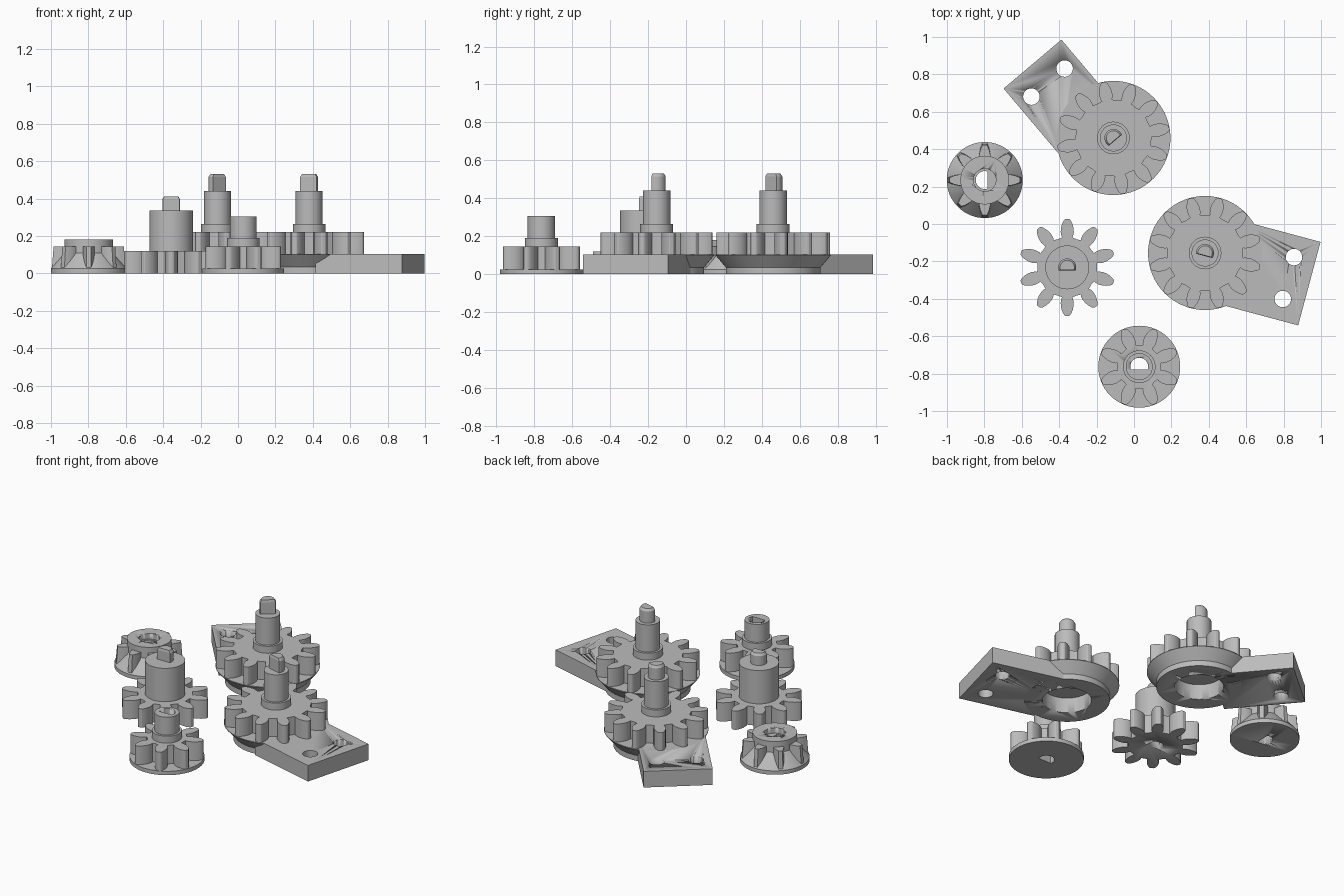
import bpy, bmesh
from math import sin, cos, pi, radians, asin
from mathutils import Matrix

if "Cube" in bpy.data.objects:
    bpy.data.objects.remove(bpy.data.objects["Cube"])

grey = bpy.data.materials.new("plain grey")
grey.diffuse_color = (0.5, 0.5, 0.5, 1)
grey.use_nodes = True
grey.node_tree.nodes["Principled BSDF"].inputs["Base Color"].default_value = grey.diffuse_color


def finish(bm, name, loc, rot=0):
    bmesh.ops.recalc_face_normals(bm, faces=bm.faces)
    bm.transform(Matrix.Translation((loc[0], loc[1], 0)) @ Matrix.Rotation(radians(rot), 4, 'Z'))
    me = bpy.data.meshes.new(name)
    bm.to_mesh(me)
    bm.free()
    me.materials.append(grey)
    ob = bpy.data.objects.new(name, me)
    bpy.context.collection.objects.link(ob)
    bpy.ops.object.select_all(action='DESELECT')
    bpy.context.view_layer.objects.active = ob
    ob.select_set(True)
    bpy.ops.object.shade_smooth_by_angle(angle=radians(25))
    return ob


def prism(name, pts, z0, z1, loc, rot=0, top=1.0):
    """Extrude a flat outline from z0 to z1, optionally tapering the top."""
    bm = bmesh.new()
    lo = [bm.verts.new((x, y, z0)) for x, y in pts]
    hi = [bm.verts.new((x * top, y * top, z1)) for x, y in pts]
    bm.faces.new(lo)
    bm.faces.new(hi)
    for i in range(len(pts)):
        j = (i + 1) % len(pts)
        bm.faces.new((lo[i], lo[j], hi[j], hi[i]))
    return finish(bm, name, loc, rot)


def lathe(name, prof, loc, n=64):
    """Turn an (r, z) profile into a closed solid."""
    bm = bmesh.new()
    rings = [[bm.verts.new((r * cos(2 * pi * i / n), r * sin(2 * pi * i / n), z))
              for i in range(n)] for r, z in prof]
    for a, b in zip(rings, rings[1:]):
        for i in range(n):
            j = (i + 1) % n
            bm.faces.new((a[i], a[j], b[j], b[i]))
    bm.faces.new(rings[0])
    bm.faces.new(rings[-1])
    return finish(bm, name, loc)


def cylinder(name, r, z0, z1, loc):
    return lathe(name, [(r, z0), (r, z1)], loc)


def gear_outline(n, tip, root, widths):
    """widths: (fraction of tooth height, half width) from root to tip."""
    pts = []
    for k in range(n):
        c = 2 * pi * k / n
        side = [(root + f * (tip - root), w) for f, w in widths]
        pol = [(r, -asin(w / r)) for r, w in side] + [(r, asin(w / r)) for r, w in reversed(side)]
        pol.append((root - 0.004, pi / n))
        pts += [(r * cos(c + a), r * sin(c + a)) for r, a in pol]
    return pts


SPUR = [(0, .027), (.08, .031), (.3, .035), (.5, .034), (.7, .029), (.88, .021), (.97, .014), (1, .008)]


def spur(name, n, z0, z1, loc, rot):
    m = 0.0433
    return prism(name, gear_outline(n, m * (n + 2) / 2, m * (n - 2.5) / 2, SPUR), z0, z1, loc, rot)


def d_outline(r=0.048, flat=-0.016, n=24):
    a = asin(flat / r)
    return [(r * cos(a + (pi - 2 * a) * i / n), r * sin(a + (pi - 2 * a) * i / n)) for i in range(n + 1)]


def d_key(name, z0, z1, loc, rot):
    """D-shaped shaft end with a chamfered top."""
    prism(name, d_outline(), z0, z1 - 0.015, loc, rot)
    prism(name + "_chamfer", d_outline(), z1 - 0.015, z1, loc, rot, 0.8)


def cut(obs, cutter):
    for ob in obs:
        mod = ob.modifiers.new("hole", 'BOOLEAN')
        mod.operation = 'DIFFERENCE'
        mod.solver = 'EXACT'
        mod.object = cutter
    cutter.hide_render = True
    cutter.hide_set(True)


# Two gears on bearing plates: centre, plate direction, plate sides, hole positions, gear turn
mounts = [("rear", (-.11, .46), 130.2, -.127, .278, .452, (-.04, .192), 40),
          ("side", (.38, -.155), -15, -.245, .217, .465, (.102, -.13), -15)]
for tag, c, ang, w0, w1, hu, holes, turn in mounts:
    bearing = lathe(tag + "_bearing", [(.25, 0), (.25, .035), (.305, .1), (.305, .104)], c)
    plate = prism(tag + "_plate", [(.1, w0), (.581, w0), (.581, w1), (.1, w1)], 0, .104, c, ang)
    cut([bearing, plate], cylinder(tag + "_bore_cutter", .143, -.05, .098, c))
    for i, w in enumerate(holes):
        a = radians(ang)
        p = (c[0] + hu * cos(a) - w * sin(a), c[1] + hu * sin(a) + w * cos(a))
        cut([plate], cylinder(f"{tag}_screw_cutter_{i}", .044, -.05, .2, p))
    spur(tag + "_gear", 12, .104, .22, c, turn)
    lathe(tag + "_shaft", [(.087, .2), (.087, .265), (.072, .265), (.072, .44)], c)
    d_key(tag + "_shaft_key", .44, .53, c, turn)

# Ten-tooth drive gear with thick hub
c = (-.357, -.232)
drive = spur("drive_gear", 10, 0, .12, c, 90)
cylinder("drive_hub", .117, .12, .335, c)
d_key("drive_key", .335, .41, c, 0)
cut([drive], prism("drive_socket_cutter", d_outline(), -.05, .1, c))

# Eight-tooth gear on a flange, with a hollow shaft
c = (.028, -.763)
parts = [cylinder("flange_disc", .219, 0, .025, c),
         spur("flange_gear", 8, .025, .145, c, 22.5),
         lathe("flange_shaft", [(.087, .145), (.087, .19), (.072, .19), (.072, .305)], c)]
cut(parts, prism("flange_bore_cutter", d_outline(), -.05, .4, c))

# Bevel gear
c = (-.798, .235)
BEVEL = [(0, .03), (.3, .032), (.7, .024), (1, .013)]
parts = [lathe("bevel_body", [(.203, 0), (.203, .025), (.13, .11), (.13, .18)], c),
         prism("bevel_teeth", gear_outline(8, .198, .12, BEVEL), .02, .145, c, 0, .95)]
cut(parts, prism("bevel_bore_cutter", d_outline(), -.05, .4, c, 90))
cut(parts[:1], cylinder("bevel_recess_cutter", .06, .14, .4, c))
